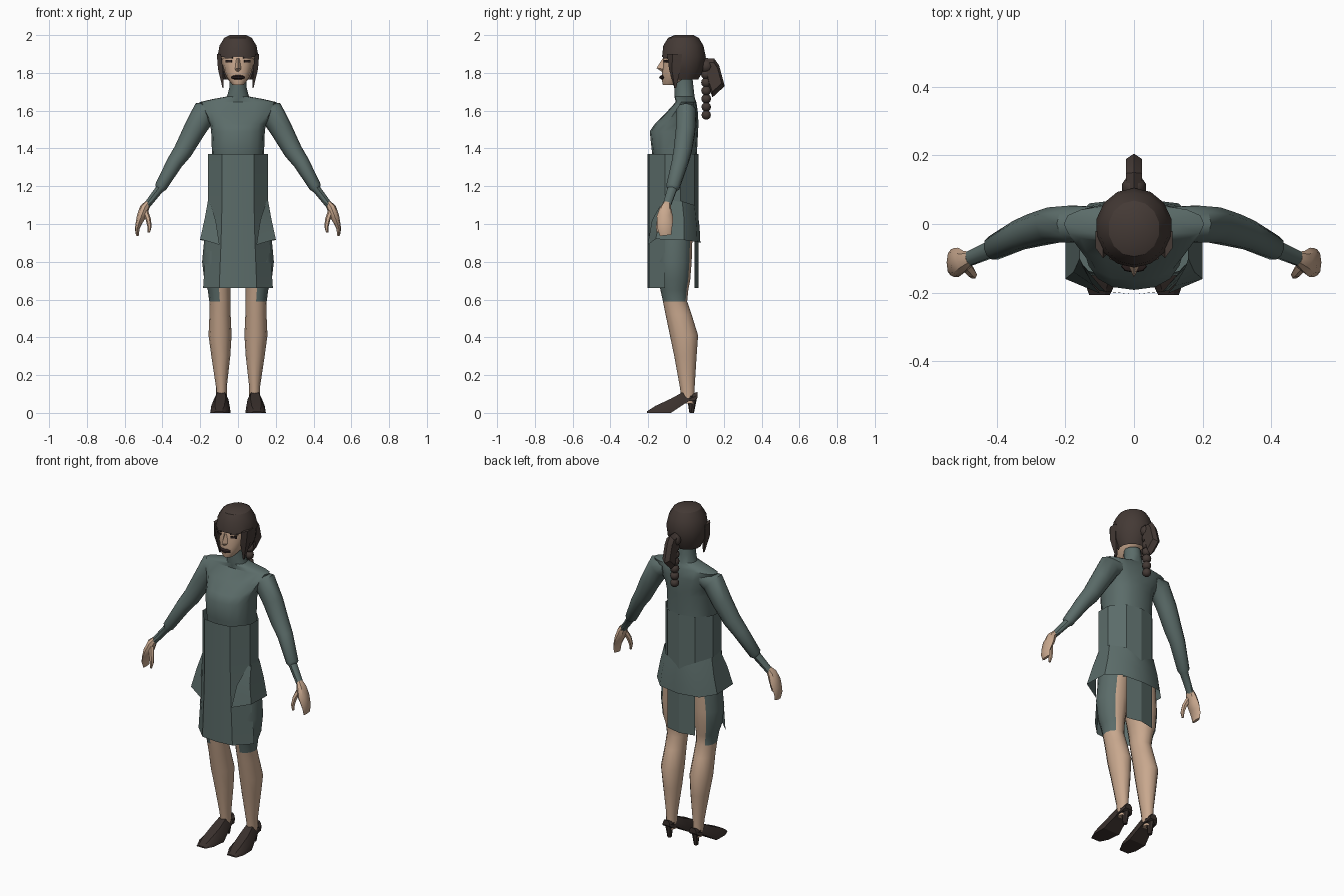
import bpy, bmesh, math
from mathutils import Vector, Matrix

if "Cube" in bpy.data.objects:
    bpy.data.objects.remove(bpy.data.objects["Cube"])


def material(name, rgb):
    m = bpy.data.materials.new(name)
    m.diffuse_color = (*rgb, 1)
    m.use_nodes = True
    m.node_tree.nodes["Principled BSDF"].inputs["Base Color"].default_value = m.diffuse_color
    return m


CLOTH = material("grey_teal_cloth", (0.105, 0.15, 0.142))
SKIN = material("skin", (0.58, 0.39, 0.27))
HAIR = material("brown_hair", (0.058, 0.042, 0.036))
SHOE = material("dark_leather", (0.042, 0.03, 0.026))
DARK = material("dark_detail", (0.025, 0.015, 0.014))


def finish(name, bm, mats, rule=None, angle=40):
    bmesh.ops.recalc_face_normals(bm, faces=bm.faces)
    bm.normal_update()
    if rule:
        for f in bm.faces:
            f.material_index = rule(f)
    me = bpy.data.meshes.new(name)
    bm.to_mesh(me)
    bm.free()
    for m in mats:
        me.materials.append(m)
    ob = bpy.data.objects.new(name, me)
    bpy.context.collection.objects.link(ob)
    bpy.ops.object.select_all(action='DESELECT')
    ob.select_set(True)
    bpy.context.view_layer.objects.active = ob
    bpy.ops.object.shade_smooth_by_angle(angle=math.radians(angle))
    return ob


def skin_rings(rings, closed=True, caps=True):
    """Join a list of equal point rings into one surface."""
    bm = bmesh.new()
    vs = [[bm.verts.new(p) for p in r] for r in rings]
    n = len(vs[0])
    for a, b in zip(vs, vs[1:]):
        for i in range(n if closed else n - 1):
            j = (i + 1) % n
            bm.faces.new((a[i], a[j], b[j], b[i]))
    if caps:
        bm.faces.new(vs[0])
        bm.faces.new(vs[-1])
    return bm


def flat_ring(z, cx, rx, y0, y1, n=12, power=1.0):
    """Level oval between y0 and y1; power below 1 makes it boxier."""
    def c(v):
        return math.copysign(abs(v) ** power, v)
    ts = [2 * math.pi * i / n for i in range(n)]
    return [(cx + rx * c(math.sin(t)), (y0 + y1) / 2 - (y1 - y0) / 2 * c(math.cos(t)), z) for t in ts]


def limb(s, sections, n=10):
    """Rings across a bent path: (x, y, z, width, depth along y)."""
    ps = [Vector(q[:3]) for q in sections]
    rings = []
    for i, q in enumerate(sections):
        d = (ps[min(i + 1, len(ps) - 1)] - ps[max(i - 1, 0)]).normalized()
        u = Vector((0, 1, 0))
        u = (u - d * u.dot(d)).normalized()
        v = d.cross(u)
        ring = []
        for k in range(n):
            t = 2 * math.pi * k / n
            p = ps[i] + v * q[3] * math.cos(t) + u * q[4] * math.sin(t)
            ring.append((s * p.x, p.y, p.z))
        rings.append(ring)
    return skin_rings(rings)


def mirrored(half):
    """Complete a half outline that runs from front middle to back middle."""
    return half + [(-x, *r) for x, *r in reversed(half) if abs(x) > 1e-4]


def plate(name, size, loc, turn, mat):
    bm = bmesh.new()
    bmesh.ops.create_cube(bm, size=1, matrix=Matrix.Translation(loc)
                          @ Matrix.Rotation(turn, 4, 'Z') @ Matrix.Diagonal((*size, 1)))
    finish(name, bm, [mat])


# Torso with shoulders and high collar
torso = [(1.28, .135, -.165, .055, .85), (1.38, .138, -.18, .058, .85), (1.49, .142, -.192, .064, .85),
         (1.53, .148, -.165, .066, .85), (1.59, .18, -.105, .063, .8), (1.645, .205, -.055, .055, .8),
         (1.662, .13, -.058, .048, .9), (1.675, .058, -.062, .045, 1), (1.72, .046, -.062, .04, 1),
         (1.765, .045, -.065, .035, 1)]
finish("jacket_torso", skin_rings([flat_ring(z, 0, rx, a, b, 16, p) for z, rx, a, b, p in torso]), [CLOTH])

# Faceted long wrap, open at the hips so the legs show
wrap = [(0, -.205), (.085, -.195), (.158, -.11), (.158, -.03), (.09, .045), (0, .065)]
rings = []
for z, k in ((1.37, 1), (1.1, 1), (.92, 1.05), (.66, 1.17)):
    rings.append(mirrored([(x * (k if y < -.05 else 1), y, z) for x, y in wrap]))
bm = skin_rings(rings, caps=False)
gone = [f for f in bm.faces if f.calc_center_median().z < .9
        and f.calc_center_median().y > -.12 and abs(f.calc_center_median().x) > .1]
bmesh.ops.delete(bm, geom=gone, context='FACES')
finish("wrap_skirt", bm, [CLOTH], angle=25)

# Flared jacket hem, split at the front
top = [(.15, -.125, 1.12), (.158, -.10, 1.13), (.157, -.02, 1.12), (.1, .045, 1.1), (0, .064, 1.05)]
mid = [(.118, -.18, 1.02), (.176, -.14, 1.03), (.178, -.01, 1.02), (.12, .055, 1.0), (0, .072, .98)]
hem = [(.098, -.203, .89), (.2, -.16, .92), (.2, -.01, .915), (.13, .06, .905), (0, .076, .90)]
finish("jacket_hem", skin_rings([mirrored(r) for r in (top, mid, hem)], closed=False, caps=False), [CLOTH])

# Head, nose, mouth and eyes
face = [(1.735, .028, -.122, -.05), (1.76, .05, -.128, .0), (1.80, .07, -.127, .04),
        (1.85, .084, -.122, .06), (1.90, .088, -.118, .07), (1.94, .08, -.1, .07)]
finish("head", skin_rings([flat_ring(z, 0, rx, a, b, 12, .9) for z, rx, a, b in face]), [SKIN])
nose = [[(-.008, -.12, 1.875), (.008, -.12, 1.875), (0, -.125, 1.875)],
        [(-.018, -.118, 1.82), (.018, -.118, 1.82), (0, -.156, 1.825)],
        [(-.01, -.118, 1.806), (.01, -.118, 1.806), (0, -.13, 1.808)]]
finish("nose", skin_rings(nose), [SKIN], angle=20)
finish("lips", skin_rings([flat_ring(z, 0, rx, y, -.105, 8) for z, rx, y in
       ((1.765, .02, -.13), (1.773, .038, -.142), (1.781, .036, -.14), (1.788, .018, -.13))]), [DARK])
for s, side in ((-1, "left"), (1, "right")):
    plate("eye_" + side, (.034, .009, .012), (s * .048, -.108, 1.862), s * .45, DARK)
    plate("brow_" + side, (.046, .009, .007), (s * .05, -.107, 1.88), s * .45, HAIR)

# Hair cap cut away around the face
cap = [(2.0, .045, -.06, .04), (1.985, .075, -.095, .068), (1.945, .1, -.12, .092), (1.885, .112, -.127, .105),
       (1.82, .105, -.115, .095), (1.765, .08, -.085, .065)]
bm = skin_rings([flat_ring(z, 0, rx, a, b, 14) for z, rx, a, b in cap], caps=False)
bm.verts.ensure_lookup_table()
bm.faces.new(bm.verts[:14])
bm.normal_update()
gone = [f for f in bm.faces if f.calc_center_median().z < 1.88 and f.calc_center_median().y < -.055]
bmesh.ops.delete(bm, geom=gone, context='FACES')
finish("hair_cap", bm, [HAIR], angle=30)

# Tail fin of hair and beaded braid at the back
fin = [(.085, 1.88), (.15, 1.875), (.175, 1.84), (.205, 1.73), (.14, 1.67), (.115, 1.74)]
cy, cz = .14, 1.79
finish("hair_tail", skin_rings([[(x, cy + (y - cy) * k, cz + (z - cz) * k) for y, z in fin]
                                for x, k in ((-.024, .75), (0, 1), (.024, .75))]), [HAIR], angle=20)
bm = bmesh.new()
for i in range(7):
    r = (.036 if i == 0 else .028) - .0005 * i
    bmesh.ops.create_uvsphere(bm, u_segments=10, v_segments=6, radius=r,
                              matrix=Matrix.Translation((0, .107, 1.835 - .043 * i)))
finish("braid", bm, [HAIR])

for s, side in ((-1, "left"), (1, "right")):
    # Side lock of hair
    lock = [[(s * x, y, z) for x, y in pts] for z, pts in (
        (1.90, ((.09, -.10), (.112, -.07), (.112, -.02), (.09, -.03))),
        (1.82, ((.08, -.09), (.106, -.075), (.105, -.03), (.085, -.03))),
        (1.72, ((.076, -.062), (.082, -.06), (.082, -.052), (.076, -.052))))]
    finish("hair_lock_" + side, skin_rings(lock), [HAIR], angle=25)

    # Sleeve with cuff and narrow wrist sleeve
    sleeve = [(.12, .003, 1.60, .045, .05), (.178, .0, 1.59, .068, .056), (.235, -.003, 1.49, .058, .054),
              (.292, -.018, 1.385, .05, .05), (.335, -.032, 1.325, .043, .045), (.41, -.07, 1.195, .032, .037),
              (.417, -.074, 1.183, .022, .026), (.485, -.103, 1.095, .018, .022)]
    finish("sleeve_" + side, limb(s, sleeve), [CLOTH])

    # Hand: palm running into fingers, and a thumb
    hand = [(.478, -.10, 1.11, .016, .02), (.495, -.108, 1.085, .025, .03), (.512, -.112, 1.04, .024, .043),
            (.525, -.112, 1.005, .017, .042), (.534, -.112, .975, .012, .038), (.532, -.108, .94, .008, .03)]
    finish("hand_" + side, limb(s, hand, 8), [SKIN])
    thumb = [(.492, -.12, 1.07, .016, .016), (.475, -.14, 1.025, .014, .015), (.468, -.148, .985, .011, .012),
             (.472, -.15, .955, .006, .007)]
    finish("thumb_" + side, limb(s, thumb, 6), [SKIN])

    # Leg: underskirt cloth on the outer upper thigh, bare skin elsewhere
    leg = [(.96, .09, .085, -.15, .035), (.80, .1, .09, -.155, .03), (.70, .105, .073, -.145, .022),
           (.65, .1, .06, -.135, .012), (.59, .096, .056, -.122, .006), (.52, .095, .056, -.108, .03),
           (.41, .095, .061, -.085, .064), (.30, .091, .05, -.062, .056), (.14, .088, .029, -.033, .046),
           (.05, .088, .028, -.02, .045)]

    def leg_rule(f, s=s):
        c, n = f.calc_center_median(), f.normal
        return 1 if c.z > .6 and s * n.x > -.1 and n.y < .8 else 0
    finish("leg_" + side, skin_rings([flat_ring(z, s * cx, rx, a, b, 12) for z, cx, rx, a, b in leg]),
           [SKIN, CLOTH], leg_rule)

    # High heeled shoe: slices from toe to heel (y, half width, low z, high z)
    shoe = [(-.207, .03, 0, .008), (-.16, .05, 0, .038), (-.08, .054, 0, .075), (-.02, .042, .04, .108),
            (.015, .036, .062, .085), (.045, .034, .065, .105), (.062, .024, .08, .112)]
    slices = []
    for y, w, lo, hi in shoe:
        cx = s * (.088 + max(0, -y) * .06)
        slices.append([(cx - w, y, lo), (cx + w, y, lo), (cx + w * .9, y, (lo + hi) / 2),
                       (cx + w * .5, y, hi), (cx - w * .5, y, hi), (cx - w * .9, y, (lo + hi) / 2)])
    finish("shoe_" + side, skin_rings(slices), [SHOE], angle=30)
    finish("shoe_heel_" + side, skin_rings([flat_ring(z, s * .088, rx, a, b, 8) for z, rx, a, b in
           ((.09, .03, 0, .06), (.05, .018, .01, .052), (0, .012, .018, .042))]), [SHOE])
